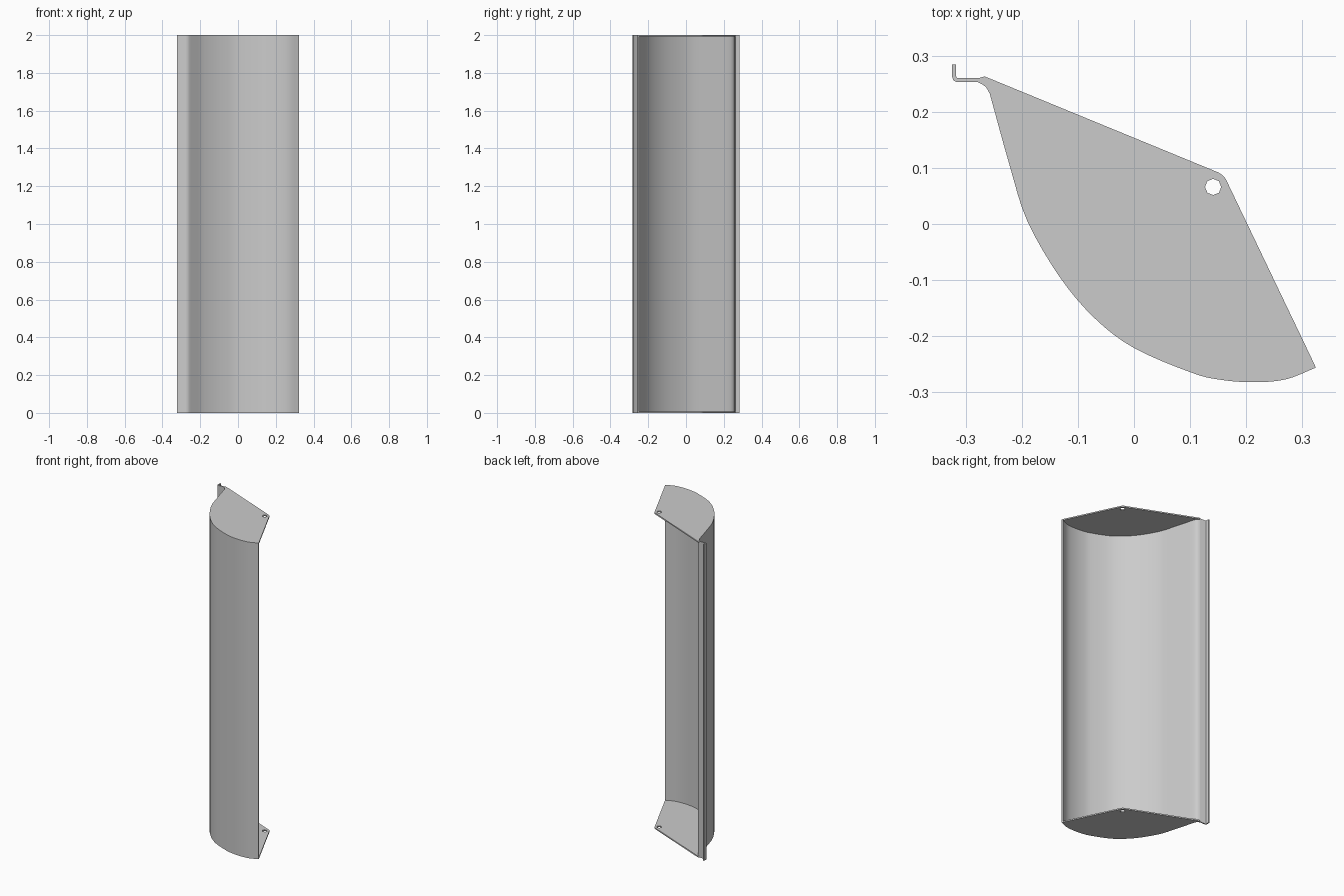
import bpy, bmesh, math
from mathutils import Vector
from mathutils.geometry import interpolate_bezier

if "Cube" in bpy.data.objects:
    bpy.data.objects.remove(bpy.data.objects["Cube"])

HEIGHT, WALL, PLATE = 2.0, 0.007, 0.008

grey = bpy.data.materials.new("grey_metal")
grey.diffuse_color = (0.6, 0.6, 0.6, 1)
grey.use_nodes = True
grey.node_tree.nodes["Principled BSDF"].inputs["Base Color"].default_value = grey.diffuse_color


def smooth_path(pts, steps=4):
    """Smooth curve through the points."""
    p = [Vector((x, y, 0)) for x, y in pts]
    p = [2 * p[0] - p[1]] + p + [2 * p[-1] - p[-2]]
    out = []
    for a, b, c, d in zip(p, p[1:], p[2:], p[3:]):
        out += interpolate_bezier(b, b + (c - a) / 6, c - (d - b) / 6, c, steps + 1)[:-1]
    return out + [p[-2]]


def offset(path, dist):
    """Shift a path sideways to its right with mitred corners."""
    out = []
    for i, p in enumerate(path):
        d1 = (p - path[max(i - 1, 0)]).normalized()
        d2 = (path[min(i + 1, len(path) - 1)] - p).normalized()
        n1, n2 = (Vector((d.y, -d.x, 0)) for d in (d1, d2))
        n = (n1 + n2).normalized()
        ref = n2 if d1.length == 0 else n1
        out.append(p + n * dist / max(n.dot(ref), 0.5))
    return out


def extrude_outline(name, loops, z0, z1):
    """Fill an outline (further loops are holes) and extrude it upwards."""
    bm = bmesh.new()
    edges = []
    for loop in loops:
        vs = [bm.verts.new((p.x, p.y, z0)) for p in loop]
        edges += [bm.edges.new((a, b)) for a, b in zip(vs, vs[1:] + vs[:1])]
    bmesh.ops.triangle_fill(bm, edges=edges, use_beauty=True, use_dissolve=False)
    ext = bmesh.ops.extrude_face_region(bm, geom=bm.faces[:], use_keep_orig=True)
    top = [g for g in ext["geom"] if isinstance(g, bmesh.types.BMVert)]
    bmesh.ops.translate(bm, verts=top, vec=(0, 0, z1 - z0))
    bmesh.ops.recalc_face_normals(bm, faces=bm.faces[:])
    mesh = bpy.data.meshes.new(name)
    bm.to_mesh(mesh)
    bm.free()
    mesh.materials.append(grey)
    ob = bpy.data.objects.new(name, mesh)
    bpy.context.collection.objects.link(ob)
    bpy.context.view_layer.objects.active = ob
    ob.select_set(True)
    bpy.ops.object.shade_smooth_by_angle(angle=math.radians(35))
    ob.select_set(False)


# curved door: bowed sweep, then a rounded bend into the flange and the lip
bow = smooth_path([(0.324, -0.256), (0.27, -0.277), (0.21, -0.282), (0.15, -0.277),
                   (0.1, -0.264), (0, -0.221), (-0.07, -0.168), (-0.132, -0.095),
                   (-0.19, 0.005), (-0.221, 0.102), (-0.257, 0.232)])
bend = smooth_path([(-0.257, 0.232), (-0.265, 0.245), (-0.279, 0.253)], 3)[1:]
flange = [Vector((x, y, 0)) for x, y in
          [(-0.316, 0.253), (-0.322, 0.256), (-0.324, 0.262), (-0.324, 0.284)]]
outer = bow + bend + flange
inner = offset(outer, WALL)
extrude_outline("curved_door", [outer + inner[::-1]], 0, HEIGHT)

# end plates with a pivot hole, fitted inside the curved door
pivot = [Vector((0.141 + 0.0145 * math.cos(a), 0.066 + 0.0145 * math.sin(a), 0))
         for a in (math.tau * i / 8 for i in range(8))]
back_edge = [Vector((x, y, 0)) for x, y in
             [(-0.266, 0.263), (0.15, 0.092), (0.158, 0.087), (0.163, 0.081), (0.167, 0.073)]]
plate = inner[:len(bow) + len(bend)] + back_edge
for name, z in (("bottom_plate", 0), ("top_plate", HEIGHT - PLATE)):
    extrude_outline(name, [plate, pivot], z, z + PLATE)
